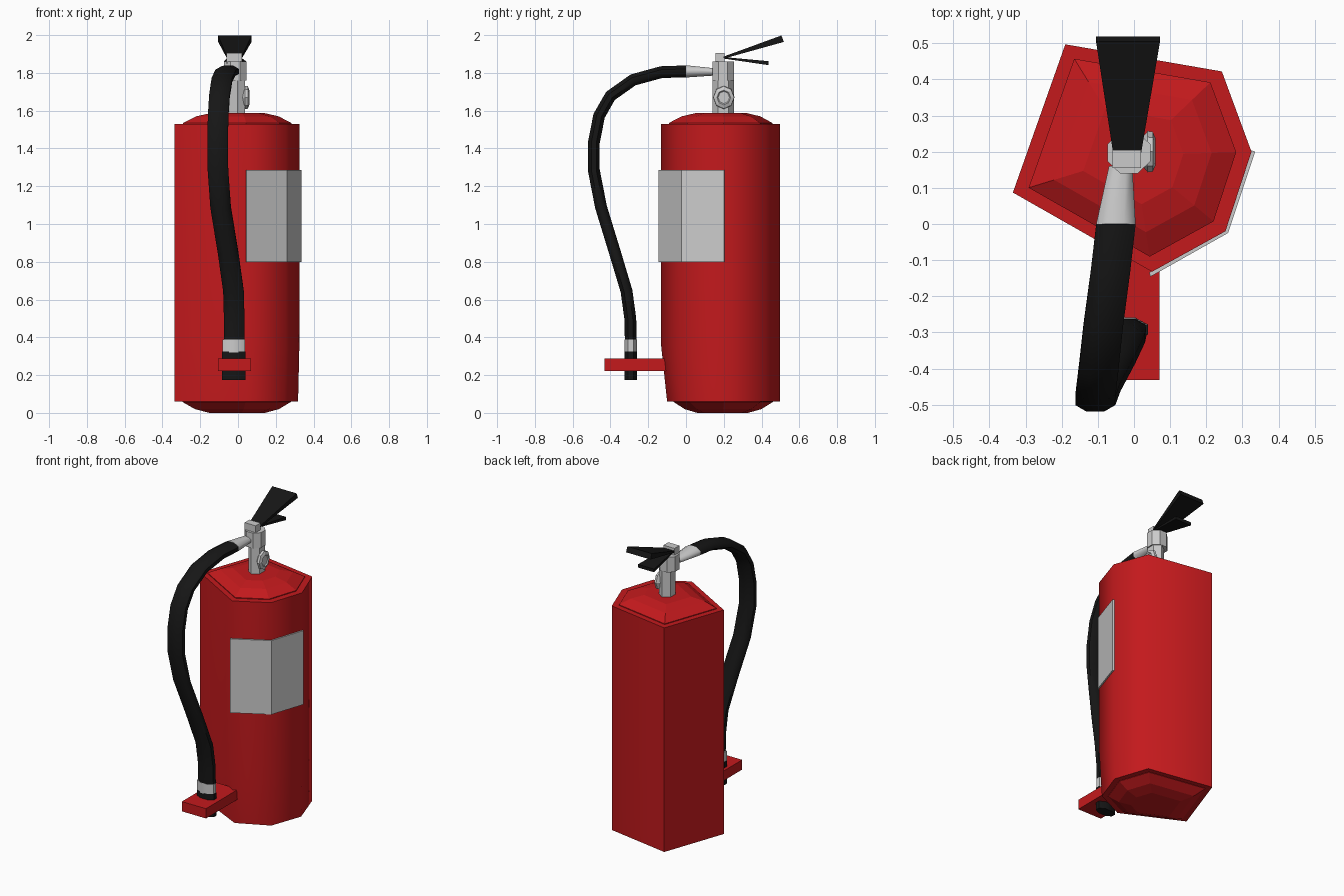
import bpy, bmesh, math
from mathutils import Vector

if "Cube" in bpy.data.objects:
    bpy.data.objects.remove(bpy.data.objects["Cube"])


def material(name, rgb):
    m = bpy.data.materials.new(name)
    m.diffuse_color = (*rgb, 1)
    m.use_nodes = True
    m.node_tree.nodes["Principled BSDF"].inputs["Base Color"].default_value = m.diffuse_color
    return m


RED = material("red_paint", (0.55, 0.01, 0.012))
BLACK = material("black_rubber", (0.008, 0.008, 0.008))


def loft(name, rings, mat=None, smooth=None, caps=True):
    """Skin a list of equal-length closed rings; smooth = angle in degrees."""
    bm = bmesh.new()
    vs = [[bm.verts.new(p) for p in r] for r in rings]
    n = len(rings[0])
    for a, b in zip(vs, vs[1:]):
        for i in range(n):
            j = (i + 1) % n
            bm.faces.new((a[i], a[j], b[j], b[i]))
    if caps:
        bm.faces.new(vs[0][::-1])
        bm.faces.new(vs[-1])
    bmesh.ops.recalc_face_normals(bm, faces=bm.faces)
    if smooth:
        for f in bm.faces:
            f.smooth = True
        for e in bm.edges:
            e.smooth = e.calc_face_angle(0) < math.radians(smooth)
    me = bpy.data.meshes.new(name)
    bm.to_mesh(me)
    bm.free()
    ob = bpy.data.objects.new(name, me)
    bpy.context.collection.objects.link(ob)
    if mat:
        me.materials.append(mat)
    return ob


def ellipse(c, u, v, n=8, rot=0.0):
    c, u, v = Vector(c), Vector(u), Vector(v)
    return [c + u * math.cos(rot + 2 * math.pi * i / n)
            + v * math.sin(rot + 2 * math.pi * i / n) for i in range(n)]


def rect(x0, x1, y0, y1, z):
    return [(x0, y0, z), (x1, y0, z), (x1, y1, z), (x0, y1, z)]


def sweep(name, path, rx, rt, mat, smooth=60):
    """Oval tube along a path that bends mainly in the YZ plane."""
    pts = [Vector(p) for p in path]
    rings = []
    for i, p in enumerate(pts):
        t = pts[min(i + 1, len(pts) - 1)] - pts[max(i - 1, 0)]
        t.x = 0
        n = Vector((1, 0, 0)).cross(t.normalized())
        rings.append(ellipse(p, (rx, 0, 0), n * rt, 8, math.pi / 8))
    return loft(name, rings, mat, smooth)


# Tank: irregular six-sided body, slightly tapered at its lower front
outline = [(-0.19, 0.497), (0.243, 0.422), (0.325, 0.20),
           (0.253, -0.02), (0.05, -0.132), (-0.335, 0.087)]
lower = [(-0.19, 0.497), (0.243, 0.422), (0.318, 0.20),
         (0.245, -0.005), (0.045, -0.10), (-0.335, 0.087)]
CX, CY = 0.0, 0.19


def hexring(z, s, shape=outline):
    return [(CX + (x - CX) * s, CY + (y - CY) * s, z) for x, y in shape]


loft("tank_body", [hexring(0.06, 1, lower), hexring(0.36, 1), hexring(1.53, 1)],
     RED, 75)
loft("tank_shoulder", [hexring(1.525, 0.87), hexring(1.535, 0.87),
                       hexring(1.57, 0.66), hexring(1.588, 0.42)], RED)
loft("tank_base", [hexring(0.0, 0.45, lower), hexring(0.02, 0.68, lower),
                   hexring(0.058, 0.88, lower), hexring(0.065, 0.88, lower)], RED)

# Label wrapped over two tank faces
wrap = [(0.045, -0.146), (0.260, -0.025), (0.335, 0.20)]
inner = [(0.335 - 0.012, 0.204), (0.250, -0.018), (0.042, -0.134)]
loft("label", [[(x, y, z) for x, y in wrap + inner] for z in (0.80, 1.285)])

# Valve: neck, block and small top block
loft("valve_neck", [ellipse((-0.003, 0.197, z), (0.047, 0, 0), (0, 0.056, 0), 6, math.pi / 6)
                    for z in (1.57, 1.77)])
loft("valve_block", [ellipse((-0.014, 0.197, z), (0.064, 0, 0), (0, 0.062, 0), 8, math.pi / 8)
                     for z in (1.76, 1.86)])
loft("valve_cap", [rect(-0.06, 0.02, 0.155, 0.205, z) for z in (1.85, 1.905)])

# Pressure gauge on the right side, with a recessed dial
loft("gauge", [ellipse((x, 0.20, 1.67), (0, r, 0), (0, 0, r * 1.08))
               for x, r in ((0.015, 0.03), (0.038, 0.057), (0.052, 0.055),
                            (0.060, 0.036), (0.054, 0.030))])


# Flared handles
def handle(name, stations):
    rings = [[(x0, y, z), (x1, y, z), (x1, y + dy, z - t), (x0, y + dy, z - t)]
             for x0, x1, y, z, dy, t in stations]
    return loft(name, rings, BLACK)


handle("squeeze_lever", [(-0.058, 0.02, 0.198, 1.886, 0.003, 0.010),
                         (-0.105, 0.072, 0.505, 1.998, 0.013, 0.034)])
handle("carry_handle", [(-0.05, 0.012, 0.198, 1.884, 0, 0.008),
                        (-0.075, 0.042, 0.437, 1.862, 0, 0.021)])

# Hose coupling and hose
loft("hose_coupling", [ellipse((x, y, z), (rx, 0, 0), (0, 0, rz), 8, math.pi / 8)
                       for x, y, z, rx, rz in ((-0.037, 0.16, 1.805, 0.035, 0.02),
                                               (-0.05, 0.0, 1.808, 0.059, 0.035))],
     None, 60)
sweep("hose", [(-0.05, 0.0, 1.808), (-0.065, -0.13, 1.804), (-0.085, -0.28, 1.763),
               (-0.098, -0.40, 1.678), (-0.105, -0.46, 1.573), (-0.108, -0.488, 1.43),
               (-0.106, -0.488, 1.285), (-0.092, -0.45, 1.09), (-0.052, -0.375, 0.845),
               (-0.024, -0.315, 0.645), (-0.02, -0.295, 0.5), (-0.02, -0.292, 0.37)],
      0.059, 0.034, BLACK)

# Hose end: grey collar and black nozzle
for name, z0, z1, rx, mat in (("nozzle_collar", 0.32, 0.388, 0.064, None),
                              ("nozzle", 0.175, 0.325, 0.067, BLACK)):
    loft(name, [ellipse((-0.023, -0.292, z), (rx, 0, 0), (0, 0.036, 0), 8, math.pi / 8)
                for z in (z0, z1)], mat, 60)

# Bracket holding the nozzle
loft("hose_bracket", [rect(-0.105, 0.07, -0.432, -0.095, z) for z in (0.223, 0.287)], RED)
